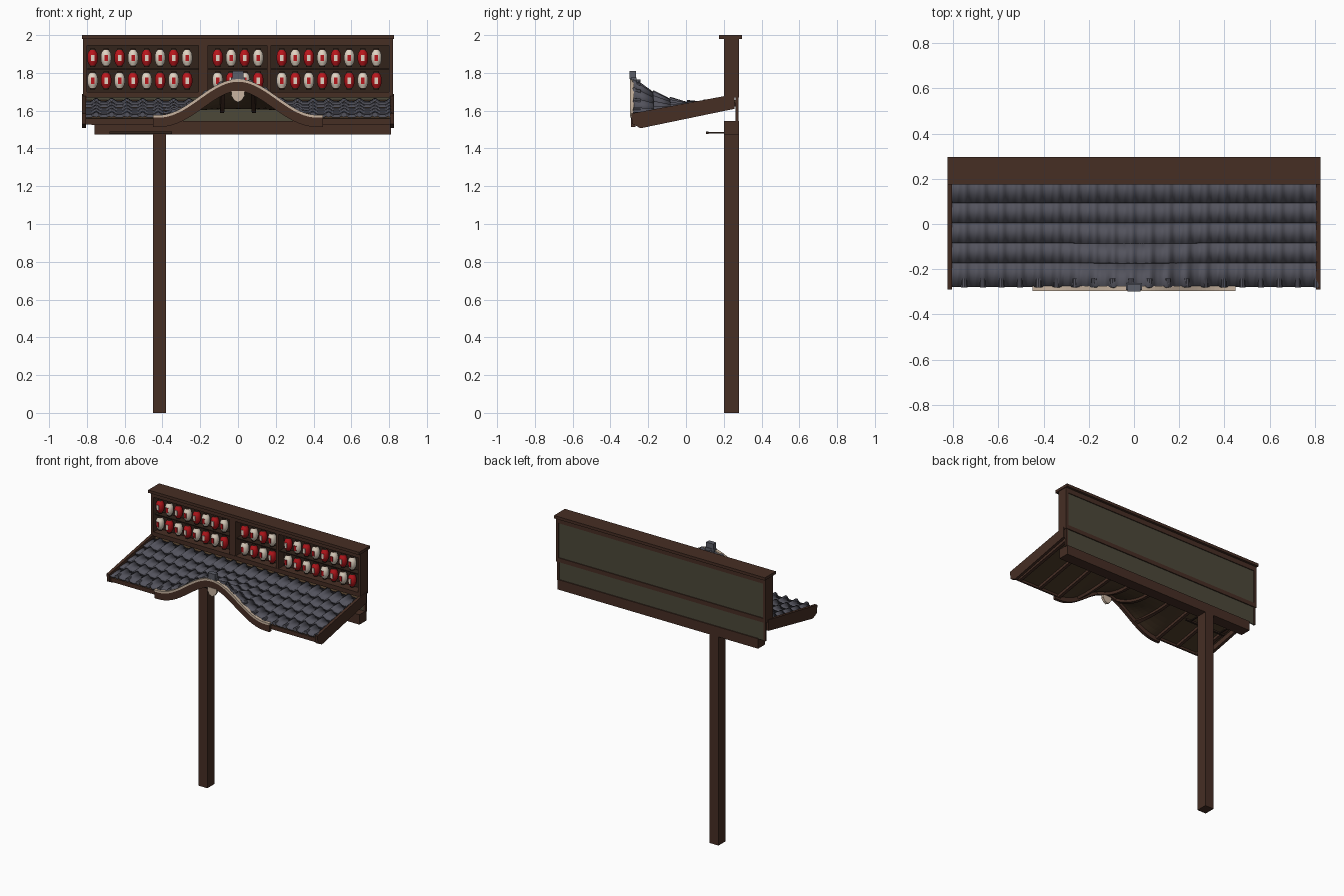
import bpy, bmesh, math

cube = bpy.data.objects.get("Cube")
if cube:
    bpy.data.objects.remove(cube, do_unlink=True)


def material(name, r, g, b):
    m = bpy.data.materials.new(name)
    col = [((c / 255 + 0.055) / 1.055) ** 2.4 for c in (r, g, b)] + [1]
    m.use_nodes = True
    m.diffuse_color = col
    m.node_tree.nodes["Principled BSDF"].inputs["Base Color"].default_value = col
    return m


WOOD = material("brown wood", 70, 46, 36)
DARK = material("dark wood", 50, 35, 27)
DECK = material("underside boards", 78, 60, 42)
OLIVE = material("olive panel", 76, 72, 57)
TILE = material("slate tile", 83, 83, 93)
STONE = material("ornament grey", 92, 94, 104)
CREAM = material("cream trim", 200, 180, 160)
RED = material("lantern red", 185, 22, 28)
WHITE = material("lantern white", 225, 212, 195)


def finish(name, bm, mats):
    me = bpy.data.meshes.new(name)
    bm.to_mesh(me)
    bm.free()
    for m in mats:
        me.materials.append(m)
    ob = bpy.data.objects.new(name, me)
    bpy.context.collection.objects.link(ob)
    return ob


def add_box(bm, x0, x1, y0, y1, z0, z1, index=0):
    made = bmesh.ops.create_cube(bm, size=1)["verts"]
    for v in made:
        v.co = (x1 if v.co.x > 0 else x0, y1 if v.co.y > 0 else y0, z1 if v.co.z > 0 else z0)
    for f in {f for v in made for f in v.link_faces}:
        f.material_index = index


def box(name, x0, x1, y0, y1, z0, z1, mat):
    bm = bmesh.new()
    add_box(bm, x0, x1, y0, y1, z0, z1)
    return finish(name, bm, [mat])


def sheet(name, xs, rows, height, mat, thick):
    """Curved sheet over x; each row is a list of y values, thickened downward."""
    bm = bmesh.new()
    for ys in rows:
        grid = [[bm.verts.new((x, y, height(x, y, ys))) for y in ys] for x in xs]
        for a, b in zip(grid, grid[1:]):
            for j in range(len(ys) - 1):
                bm.faces.new((a[j], b[j], b[j + 1], a[j + 1]))
    ob = finish(name, bm, [mat])
    mod = ob.modifiers.new("thickness", "SOLIDIFY")
    mod.thickness = thick
    mod.offset = -1
    return ob


def steps(a, b, n):
    return [a + (b - a) * i / n for i in range(n + 1)]


def roof(x, y):
    """Sloping roof with a bell-shaped swell that fades toward the wall."""
    bell = 0.5 * (1 + math.cos(math.pi * min(abs(x) / 0.42, 1)))
    fade = max(0, (0.12 - y) / 0.4) ** 2
    return 1.567 + 0.187 * (y + 0.28) + 0.19 * bell * fade


# Post and lower beam
box("post", -0.45, -0.38, 0.20, 0.28, 0, 1.475, WOOD)
box("lower_beam", -0.76, 0.81, 0.20, 0.28, 1.475, 1.545, WOOD)

# Lamp bar with its two arms
box("lamp_bar", -0.68, -0.35, 0.105, 0.12, 1.477, 1.49, DARK)
for x in (-0.64, -0.39):
    box("lamp_arm", x - 0.005, x + 0.005, 0.115, 0.21, 1.479, 1.487, DARK)

# Display case
box("top_cap", -0.825, 0.825, 0.175, 0.297, 1.98, 2.0, WOOD)
box("top_rail", -0.81, 0.81, 0.20, 0.28, 1.945, 1.98, WOOD)
box("bottom_rail", -0.81, 0.81, 0.20, 0.28, 1.67, 1.70, WOOD)
box("case_back", -0.81, 0.81, 0.262, 0.268, 1.70, 1.945, DARK)
box("lantern_shelf", -0.81, 0.81, 0.215, 0.265, 1.817, 1.823, DARK)
box("upper_back_panel", -0.81, 0.81, 0.268, 0.274, 1.69, 1.96, OLIVE)
box("lower_back_panel", -0.81, 0.81, 0.265, 0.273, 1.54, 1.68, OLIVE)
for s in (-1, 1):
    box("case_side", s * 0.80, s * 0.82, 0.20, 0.28, 1.67, 1.98, WOOD)
    box("lower_back_stile", s * 0.80, s * 0.815, 0.262, 0.278, 1.54, 1.67, WOOD)
for x, w in ((-0.185, 0.025), (0.165, 0.011)):
    box("case_divider", x - w, x + w, 0.203, 0.265, 1.70, 1.945, WOOD)


# Paper lanterns: body, dark rims and a small front plate
def lantern_mesh(name, body, label):
    bm = bmesh.new()
    profile = [(0.014, -0.048), (0.015, -0.04), (0.024, -0.028), (0.028, -0.01),
               (0.028, 0.01), (0.024, 0.028), (0.015, 0.04), (0.014, 0.048)]
    n = 12
    rings = [[bm.verts.new((r * math.cos(math.tau * i / n), r * math.sin(math.tau * i / n), z))
              for i in range(n)] for r, z in profile]
    for k, (a, b) in enumerate(zip(rings, rings[1:])):
        for i in range(n):
            f = bm.faces.new((a[i], a[(i + 1) % n], b[(i + 1) % n], b[i]))
            f.material_index = 1 if k in (0, len(profile) - 2) else 0
            f.smooth = True
    for ring in (rings[0][::-1], rings[-1]):
        bm.faces.new(ring).material_index = 1
    add_box(bm, -0.009, 0.009, -0.0295, -0.022, -0.018, 0.016, 2)
    ob = finish(name, bm, [body, DARK, label])
    return ob


slots = [(-0.77, 8), (-0.108, 4), (0.232, 8)]
kinds = [("red_lantern", RED, WHITE), ("white_lantern", WHITE, RED)]
masters = [None, None]
for row, z in enumerate((1.88, 1.76)):
    for start, count in slots:
        for i in range(count):
            k = (i + row) % 2
            if masters[k] is None:
                masters[k] = lantern_mesh(*kinds[k])
                ob = masters[k]
            else:
                ob = bpy.data.objects.new(kinds[k][0], masters[k].data)
                bpy.context.collection.objects.link(ob)
            ob.location = (start + 0.0715 * i, 0.23, z)

# Tiled roof: overlapping courses of rolled tiles
PITCH = 0.082
OFFSET = -0.013


def tile_height(x, y, ys):
    roll = 0.012 * max(math.cos(math.tau * (x - OFFSET) / PITCH), -0.3)
    lip = 0.009 if y == ys[0] else -0.003
    return roof(x, y) + roll + lip


edges = [-0.278, -0.172, -0.085, 0.005, 0.093, 0.2]
courses = [[a, b + 0.008] for a, b in zip(edges, edges[1:])]
tiles = sheet("roof_tiles", steps(-0.81, 0.81, 200), courses, tile_height, TILE, 0.01)

# Round tile ends along the eave
bm = bmesh.new()
for k in range(-9, 11):
    x = OFFSET + PITCH * k
    made = bmesh.ops.create_cone(bm, cap_ends=True, segments=10, radius1=0.014,
                                 radius2=0.014, depth=0.04)["verts"]
    for v in made:
        v.co = (x + v.co.x, -0.261 + v.co.z, roof(x, -0.26) + 0.008 + v.co.y)
bmesh.ops.recalc_face_normals(bm, faces=bm.faces)
finish("eave_tile_ends", bm, [TILE])

# Boards and rafters beneath the tiles
depth = steps(-0.268, 0.262, 12)
sheet("roof_deck", steps(-0.81, 0.81, 80), [depth],
      lambda x, y, ys: roof(x, y) - 0.012, DECK, 0.014)
for i in range(10):
    x = -0.765 + 0.17 * i
    sheet("rafter", [x - 0.011, x + 0.011], [depth],
          lambda x, y, ys: roof(x, y) - 0.024, WOOD, 0.022)

# Sloping side boards
for s in (-1, 1):
    bm = bmesh.new()
    outline = [(-0.29, 1.585), (-0.285, 1.53), (-0.24, 1.507), (0.257, 1.61), (0.257, 1.687)]
    face = bm.faces.new([bm.verts.new((s * 0.805, y, z)) for y, z in outline])
    out = bmesh.ops.extrude_face_region(bm, geom=[face])["geom"]
    bmesh.ops.translate(bm, vec=(s * 0.02, 0, 0),
                        verts=[g for g in out if isinstance(g, bmesh.types.BMVert)])
    bmesh.ops.recalc_face_normals(bm, faces=bm.faces)
    finish("side_board", bm, [WOOD])
    box("eave_fascia", s * 0.44, s * 0.81, -0.272, -0.26, 1.528, 1.557, WOOD)

# Curved front gable: board, pale trim, pendant, struts and ornament
curve = steps(-0.45, 0.45, 48)
sheet("gable_board", curve, [[-0.29, -0.268]],
      lambda x, y, ys: roof(x, -0.28) - 0.004, WOOD, 0.05)
sheet("gable_trim", curve, [[-0.297, -0.274]],
      lambda x, y, ys: roof(x, -0.28) + 0.01, CREAM, 0.014)
bm = bmesh.new()
shape = [(-0.034, 1.705), (-0.036, 1.68), (-0.02, 1.655), (0, 1.645),
         (0.02, 1.655), (0.036, 1.68), (0.034, 1.705)]
face = bm.faces.new([bm.verts.new((x, -0.292, z)) for x, z in shape])
out = bmesh.ops.extrude_face_region(bm, geom=[face])["geom"]
bmesh.ops.translate(bm, vec=(0, 0.018, 0),
                    verts=[g for g in out if isinstance(g, bmesh.types.BMVert)])
bmesh.ops.recalc_face_normals(bm, faces=bm.faces)
finish("gable_pendant", bm, [CREAM])
box("ridge_ornament", -0.028, 0.028, -0.298, -0.266, 1.768, 1.81, STONE)
box("ridge_ornament_foot", -0.036, 0.036, -0.292, -0.262, 1.755, 1.775, STONE)

# Smooth the rolled tiles while keeping the lips sharp
bpy.ops.object.select_all(action="DESELECT")
tiles.select_set(True)
bpy.context.view_layer.objects.active = tiles
bpy.ops.object.shade_smooth_by_angle(angle=math.radians(35))
